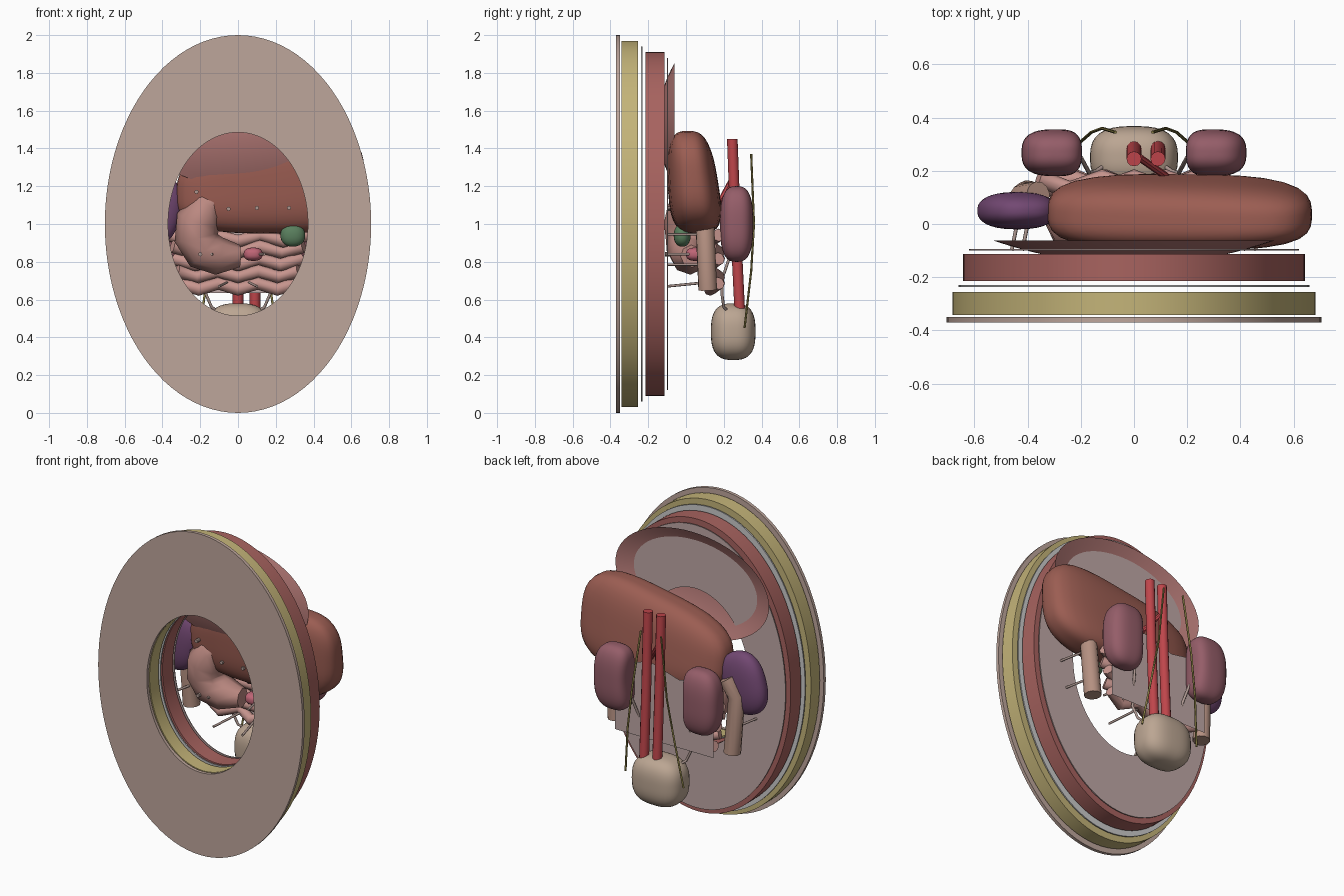
import bpy, bmesh, math
from mathutils import Matrix, Vector

if "Cube" in bpy.data.objects:
    bpy.data.objects.remove(bpy.data.objects["Cube"])


def paint(ob, name, rgb):
    ob.name = name
    m = bpy.data.materials.get(str(rgb)) or bpy.data.materials.new(str(rgb))
    m.diffuse_color = (*rgb, 1)
    m.use_nodes = True
    m.node_tree.nodes["Principled BSDF"].inputs["Base Color"].default_value = m.diffuse_color
    ob.data.materials.append(m)
    return ob


def smooth(ob, angle):
    bpy.ops.object.select_all(action='DESELECT')
    ob.select_set(True)
    bpy.context.view_layer.objects.active = ob
    if angle:
        bpy.ops.object.shade_smooth_by_angle(angle=math.radians(angle))
    return ob


def from_bm(bm, name, rgb, angle=35):
    bmesh.ops.recalc_face_normals(bm, faces=bm.faces)
    me = bpy.data.meshes.new(name)
    bm.to_mesh(me)
    bm.free()
    ob = bpy.data.objects.new(name, me)
    bpy.context.collection.objects.link(ob)
    return smooth(paint(ob, name, rgb), angle)


def ring(name, rgb, rx, rz, y0, y1, n=96):
    """Elliptical wall layer with the shared window cut through it."""
    bm = bmesh.new()
    rows = []
    for a, b, y in ((rx, rz, y0), (rx, rz, y1), (.37, .485, y1), (.37, .485, y0)):
        rows.append([bm.verts.new((a * math.cos(2 * math.pi * i / n), y,
                                   1 + b * math.sin(2 * math.pi * i / n))) for i in range(n)])
    for k in range(4):
        p, q = rows[k], rows[(k + 1) % 4]
        for i in range(n):
            j = (i + 1) % n
            bm.faces.new((p[i], p[j], q[j], q[i]))
    return from_bm(bm, name, rgb)


def blob(name, rgb, c, r, n=2.0, rot=0, warp=None):
    """Rounded-box / ellipsoid organ; n sets squareness."""
    bm = bmesh.new()
    bmesh.ops.create_uvsphere(bm, u_segments=40, v_segments=28, radius=1)
    for v in bm.verts:
        p = v.co / sum(abs(t) ** n for t in v.co) ** (1 / n)
        if warp:
            p = warp(p)
        v.co = Vector((p.x * r[0], p.y * r[1], p.z * r[2]))
    bmesh.ops.transform(bm, matrix=Matrix.Translation(c) @ Matrix.Rotation(rot, 4, 'Y'), verts=bm.verts)
    return from_bm(bm, name, rgb, 60)


def tube(name, rgb, pts, r, res=2, angle=35):
    """Capped tube along points; a fourth value in a point scales the radius."""
    cu = bpy.data.curves.new(name, 'CURVE')
    cu.dimensions = '3D'
    cu.bevel_depth = r
    cu.bevel_resolution = res
    cu.use_fill_caps = True
    sp = cu.splines.new('POLY')
    sp.points.add(len(pts) - 1)
    for q, p in zip(sp.points, pts):
        q.co = (*p[:3], 1)
        q.radius = p[3] if len(p) > 3 else 1
    ob = bpy.data.objects.new(name, cu)
    bpy.context.collection.objects.link(ob)
    smooth(ob, 0)
    bpy.ops.object.convert(target='MESH')
    return smooth(paint(bpy.context.object, name, rgb), angle)


SKIN, FAT, FASCIA = (.515, .38, .33), (.55, .455, .19), (.55, .58, .55)
MUSCLE, LINING, LIVER = (.39, .125, .115), (.52, .39, .38), (.33, .11, .085)
GUT, COLON, KIDNEY = (.57, .30, .27), (.46, .28, .22), (.30, .11, .14)
RED, OLIVE, VESSEL = (.52, .06, .07), (.25, .21, .06), (.42, .31, .28)

# abdominal wall layers
ring("skin", SKIN, .705, 1.0, -.37, -.35)
ring("fat_layer", FAT, .683, .97, -.342, -.255)
ring("fascia", FASCIA, .66, .94, -.237, -.229)
ring("wall_muscle", MUSCLE, .643, .91, -.215, -.113)
ring("peritoneum", LINING, .62, .88, -.100, -.094)

# diaphragm: shallow open dome bulging to the front
bm = bmesh.new()
n, prev = 64, None
for k in range(1, 11):
    f = k / 10
    row = [bm.verts.new((.53 * f * math.cos(2 * math.pi * i / n), -.152 + .09 * f * f,
                         1.525 + .325 * f * math.sin(2 * math.pi * i / n))) for i in range(n)]
    if prev:
        for i in range(n):
            bm.faces.new((prev[i], prev[(i + 1) % n], row[(i + 1) % n], row[i]))
    else:
        bm.faces.new(row)
    prev = row
from_bm(bm, "diaphragm", (.45, .19, .18), 60)


# liver: tapers toward -x, leans forward at the top
def liver_shape(p):
    t = min(1, .55 * (p.x + 1))
    h = .72 + .28 * t
    z = -1 + (p.z + 1) * h
    return Vector((p.x, p.y * (1 - .12 * z) - .22 * z, z))


blob("liver", LIVER, (.172, .035, 1.24), (.497, .132, .29), 3.2, 0, liver_shape)
blob("gallbladder", (.10, .21, .11), (.29, -.02, .94), (.065, .045, .06), 2.2)
blob("spleen", (.17, .065, .17), (-.44, .05, 1.07), (.14, .07, .19), 2.4, math.radians(16))
blob("pancreas_head", (.52, .13, .18), (.08, .05, .84), (.05, .05, .035), 2.5)

# stomach: faceted J-shaped sack
tube("stomach", (.50, .25, .22),
     [(-.10, .0, 1.15, .45), (-.16, -.01, 1.10, .75), (-.21, 0, 1.02, 1.0), (-.22, .01, .93, 1.0),
      (-.18, .01, .86, .95), (-.10, .02, .83, .85), (.01, .03, .83, .5)], .118, 2, 0)

# small intestine: stacked zigzag rows
for row, z in enumerate((.925, .865, .80, .735, .67)):
    w = .36 - .012 * row
    pts = [(-w + 2 * w * i / 6, .15 + .022 * (-1) ** (i + row), z + .016 * (-1) ** i)
           for i in range(7)]
    tube(f"intestine_row_{row}", GUT, pts, .034, 2, 0)

# mesentery sheet behind the intestine
bm = bmesh.new()
vs = [bm.verts.new(p) for p in ((-.34, .213, .635), (.34, .213, .635), (.34, .213, 1.05),
                                (.1, .213, 1.12), (-.1, .213, 1.06), (-.34, .213, 1.1))]
bm.faces.new(vs)
from_bm(bm, "mesentery", LINING)

# paired parts on both sides
for s, side in ((-1, "right"), (1, "left")):
    tube(f"colon_{side}", COLON,
         [(s * .36, .11, 1.1), (s * .42, .10, 1.0), (s * .40, .115, .65)], .05, 4)
    blob(f"kidney_{side}", KIDNEY, (s * .295, .268, 1.0), (.128, .088, .2), 2.8, 0,
         lambda p, s=s: p + Vector((s * .25 * (1 - p.z ** 2) * max(0, -s * p.x) ** 2, 0, 0)))
    tube(f"ureter_{side}", VESSEL,
         [(s * .2, .25, .88), (s * .17, .195, .72), (s * .17, .19, .63), (s * .14, .2, .56),
          (s * .08, .24, .52)], .008, 2, 60)
    tube(f"nerve_{side}", OLIVE,
         [(s * .07, .345, 1.37), (s * .12, .36, 1.0), (s * .16, .345, .75), (s * .2, .31, .45)],
         .006, 1, 60)
    # small side vessels reaching forward
    for i, (x, z, dz) in enumerate(((.42, .945, 0), (.38, .785, 0), (.10, .84, 0), (.06, .69, -.02))):
        tube(f"side_vessel_{side}_{i}", VESSEL,
             [(s * x, .1, z), (s * (x + .04), -.1, z + dz)], .007, 2, 60)

# great vessels and a visceral branch
for i, x in enumerate((0, .09)):
    tube(f"great_vessel_{i}", RED, [(x, .245, 1.45), (x, .262, 1.0), (x, .285, .53)], .028, 4)
tube("visceral_artery", RED, [(.02, .25, 1.25), (.12, .18, 1.12)], .014, 2)

# bladder
blob("bladder", (.50, .38, .29), (0, .25, .43), (.165, .118, .15), 2.8)

# small vessel ends peeping through the liver and gut
for i, (x, y, z) in enumerate(((-.22, -.1, 1.17), (-.05, -.095, 1.08), (.10, -.1, 1.085),
                               (.27, -.1, 1.085), (-.2, -.112, .84))):
    tube(f"vessel_end_{i}", VESSEL, [(x, y, z), (x, .1, z)], .011, 2)
